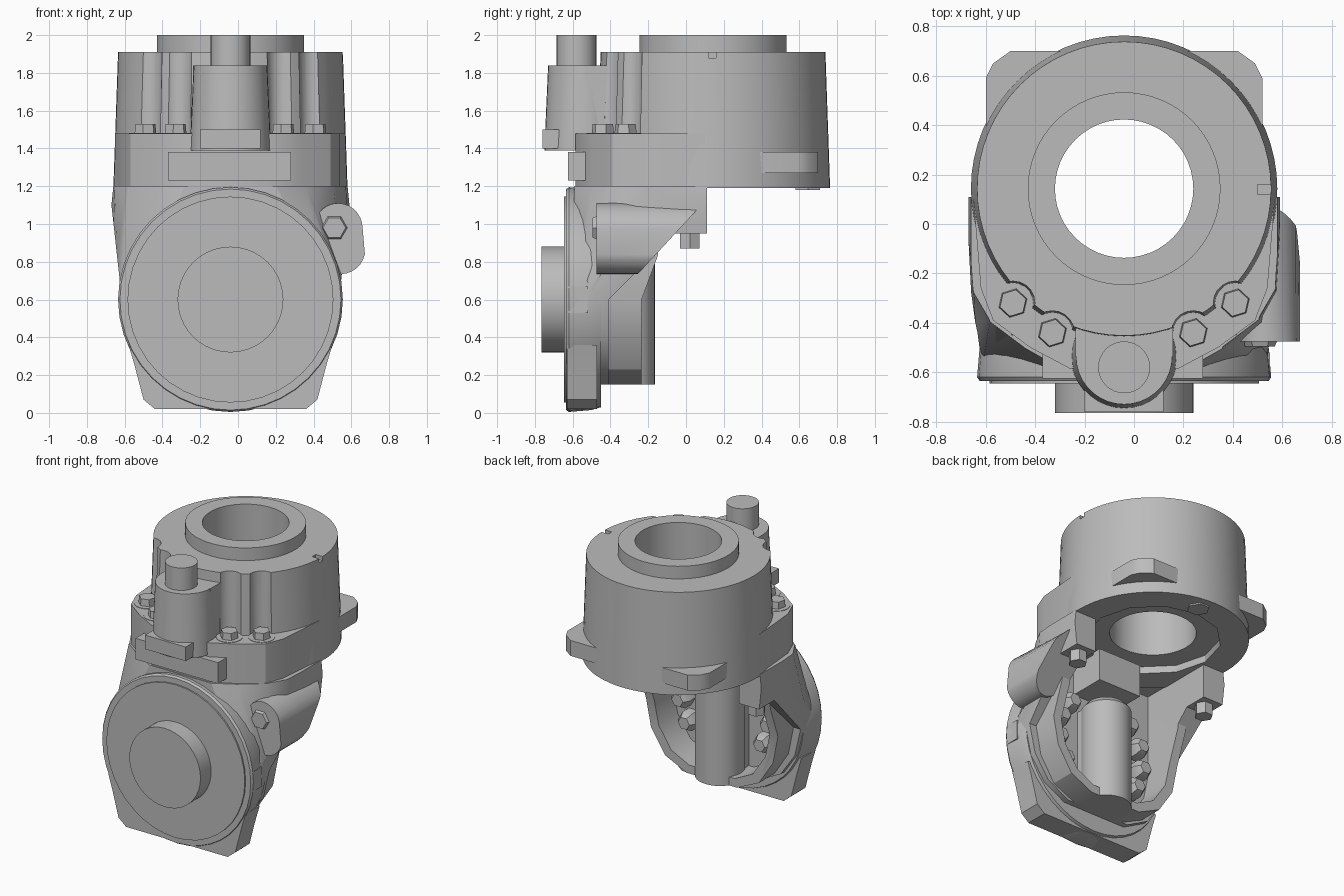
import bpy, bmesh, math
from math import sin, cos, pi, radians

cube = bpy.data.objects.get("Cube")
if cube:
    bpy.data.objects.remove(cube, do_unlink=True)

metal = bpy.data.materials.new("cast_grey")
metal.use_nodes = True
metal.diffuse_color = (0.5, 0.5, 0.5, 1)
metal.node_tree.nodes["Principled BSDF"].inputs["Base Color"].default_value = (0.5, 0.5, 0.5, 1)

CX = -0.04           # symmetry plane of the housing
DRUM = (CX, 0.143)   # drum centre in plan


def loft(name, rings):
    """Closed solid through rings of equal point count."""
    bm = bmesh.new()
    vs = [[bm.verts.new(p) for p in ring] for ring in rings]
    n = len(vs[0])
    for a, b in zip(vs, vs[1:]):
        for i in range(n):
            j = (i + 1) % n
            bm.faces.new((a[i], a[j], b[j], b[i]))
    bm.faces.new(vs[0])
    bm.faces.new(vs[-1])
    bmesh.ops.recalc_face_normals(bm, faces=bm.faces)
    me = bpy.data.meshes.new(name)
    bm.to_mesh(me)
    bm.free()
    me.materials.append(metal)
    ob = bpy.data.objects.new(name, me)
    bpy.context.collection.objects.link(ob)
    return ob


def place(u, v, w, axis):
    return {"x": (w, u, v), "y": (u, w, v), "z": (u, v, w)}[axis]


def prism(name, pts, axis, a, b):
    return loft(name, [[place(u, v, w, axis) for u, v in pts] for w in (a, b)])


def lathe(name, c, axis, stations, n=40, turn=0.0):
    """Turned part: stations are (position along axis, radius)."""
    angles = [turn + 2 * pi * i / n for i in range(n)]
    return loft(name, [[place(c[0] + r * cos(t), c[1] + r * sin(t), w, axis) for t in angles]
                       for w, r in stations])


def box(name, x, y, z):
    return prism(name, [(x[0], y[0]), (x[1], y[0]), (x[1], y[1]), (x[0], y[1])], "z", *z)


def mirrored(half):
    """Outline from its right half, given as offsets from the symmetry plane."""
    return [(CX + u, v) for u, v in half] + [(CX - u, v) for u, v in reversed(half)]


def boolean(ob, other, op="DIFFERENCE"):
    m = ob.modifiers.new("cut", "BOOLEAN")
    m.operation, m.solver, m.object = op, "EXACT", other
    bpy.context.view_layer.objects.active = ob
    bpy.ops.object.modifier_apply(modifier=m.name)


cutters = []


def cutter(ob):
    ob.hide_render = True
    cutters.append(ob)
    return ob


# Upper drum with raised collar, and the bolt flange in front of it
drum = lathe("drum", DRUM, "z", [(1.19, 0.62), (1.91, 0.595), (1.91, 0.39), (2.0, 0.39)], 64)
flange = prism("bolt_flange", mirrored([(0.61, 0.1), (0.58, -0.26), (0.53, -0.39), (0.38, -0.5),
                                        (0.22, -0.585)]), "z", 1.195, 1.48)
bore = cutter(lathe("bore_cutter", DRUM, "z", [(0.9, 0.28), (2.2, 0.28)], 48))
recess = cutter(lathe("recess_cutter", DRUM, "z", [(1.1, 0.44), (1.24, 0.44)], 12))
for part in (drum, flange):
    boolean(part, recess)
    boolean(part, bore)
boolean(drum, cutter(box("rim_notch_cutter", (0.5, 0.7), (0.12, 0.16), (1.88, 2.1))))

# Counterbores, washers and flange bolts
for i, (x, y) in enumerate([(-0.49, -0.32), (-0.33, -0.44), (0.24, -0.44), (0.41, -0.32)]):
    boolean(drum, cutter(lathe("counterbore_cutter", (x, y), "z", [(1.48, 0.082), (2.1, 0.092)], 20)))
    lathe(f"flange_washer_{i + 1}", (x, y), "z", [(1.45, 0.086), (1.483, 0.086)], 20)
    lathe(f"flange_bolt_{i + 1}", (x, y), "z", [(1.46, 0.062), (1.53, 0.055)], 6, 0.3)

# Rear mounting ears
for side, name in ((1, "left"), (-1, "right")):
    ear = [(0.1, 0.3), (0.56, 0.3), (0.56, 0.59), (0.53, 0.65), (0.46, 0.7), (0.2, 0.7)]
    ob = prism(f"mounting_ear_{name}", [(CX + side * u, v) for u, v in ear], "z", 1.27, 1.38)
    boolean(ob, recess)
    boolean(ob, bore)

# Pinion tower with its pin, web and front plates
lathe("pinion_tower", (CX, -0.535), "z", [(1.39, 0.215), (1.84, 0.195)], 36)
box("tower_web", (CX - 0.197, CX + 0.197), (-0.535, -0.4), (1.4, 1.84))
lathe("pinion_pin", (CX, -0.58), "z", [(1.8, 0.105), (2.0, 0.105)], 32)
box("tower_tab", (-0.2, 0.12), (-0.76, -0.6), (1.4, 1.5))
box("front_plate", (-0.37, 0.28), (-0.625, -0.5), (1.23, 1.38))

# Front cover with round hub, and the foot below it
lathe("front_cover", (CX, 0.6), "y",
      [(-0.45, 0.57), (-0.5, 0.585), (-0.62, 0.595), (-0.635, 0.585), (-0.635, 0.545),
       (-0.645, 0.545), (-0.645, 0.28), (-0.765, 0.28)], 40)
prism("cover_foot", mirrored([(0.54, 0.36), (0.51, 0.26), (0.46, 0.07), (0.4, 0.02)]), "y", -0.63, -0.47)
box("cover_stop", (0.4, 0.55), (-0.62, -0.52), (0.53, 0.67))

# Gear housing: an outer and an inner shell, both hollow and open at the back
shell = [(0.62, 1.2), (0.63, 1.1), (0.575, 0.6), (0.53, 0.4), (0.42, 0.24), (0.25, 0.15)]
inner = [(0.52, 1.2), (0.52, 0.6), (0.48, 0.4), (0.37, 0.23), (0.2, 0.15)]
hollow = [(0.455, 1.3), (0.455, 0.6), (0.42, 0.43), (0.32, 0.28), (0.18, 0.21)]
outer_side = [(-0.6, 0.1), (-0.41, 0.1), (-0.41, 0.6), (-0.06, 0.95), (0.11, 0.95),
              (0.11, 1.25), (-0.6, 1.25)]
inner_side = [(-0.5, 0.1), (-0.235, 0.1), (-0.235, 0.6), (-0.15, 0.83), (-0.1, 1.25), (-0.5, 1.25)]
low_plan = mirrored([(0.66, 0.3), (0.63, -0.3), (0.6, -0.45), (0.57, -0.55), (0.48, -0.6)])
top_plan = mirrored([(0.65, 0.3), (0.61, -0.26), (0.54, -0.38), (0.38, -0.5), (0.22, -0.59)])
plan = cutter(loft("plan_cutter", [[(x, y, z) for x, y in pts] for pts, z in
                                   ((low_plan, 0.0), (low_plan, 0.7), (top_plan, 1.25))]))
cavity = cutter(prism("cavity_cutter", mirrored(hollow), "y", -0.45, 0.5))
for name, outline, side in (("housing_shell", shell, outer_side), ("housing_rim", inner, inner_side)):
    ob = prism(name, mirrored(outline), "y", -0.7, 0.29)
    boolean(ob, cutter(prism("side_profile_cutter", side, "x", -1, 1)), "INTERSECT")
    boolean(ob, plan, "INTERSECT")
    boolean(ob, cavity)

# Vertical shaft tube with its web and the block above
lathe("shaft_tube", (CX, -0.327), "z", [(0.15, 0.163), (0.86, 0.163), (0.9, 0.13)], 32)
box("shaft_web", (CX - 0.14, CX + 0.14), (-0.5, -0.33), (0.15, 0.86))
box("shaft_block", (CX - 0.17, CX + 0.17), (-0.5, -0.19), (0.98, 1.21))

# Bolts inside the cavity and beneath the lugs
for side, name in ((1, "left"), (-1, "right")):
    for k, deg in enumerate((46, 20, -6, -32)):
        c = (CX + side * 0.35 * cos(radians(deg)), 0.62 + 0.35 * sin(radians(deg)))
        lathe(f"cavity_bolt_{name}_{k + 1}", c, "y", [(-0.46, 0.07), (-0.38, 0.07), (-0.34, 0.045)], 6)
    lathe(f"lug_bolt_{name}", (CX + side * 0.53, 0.02), "z", [(0.87, 0.06), (0.97, 0.06)], 6)
lathe("underside_bolt", (0.0, 0.645), "z", [(1.18, 0.075), (1.22, 0.075)], 6)

# Side boss: leaning rounded section, cut off on a slope at the back
section = [((0.53 if sin(t) >= 0 else 0.545) + 0.13 * cos(t),
            (0.975 if sin(t) >= 0 else 0.87) + 0.135 * sin(t))
           for t in (2 * pi * i / 28 for i in range(28))]
loft("side_boss", [[(x, -0.475, z) for x, z in section],
                   [(x - max(0, z - 1.0) * 0.4, -0.25 + (z - 0.74) * 0.92, z) for x, z in section]])
lathe("side_boss_bolt", (0.51, 0.98), "y", [(-0.495, 0.06), (-0.45, 0.08)], 6)

# Remove cutters, then smooth the curved faces
for c in cutters:
    bpy.data.objects.remove(c, do_unlink=True)
bpy.ops.object.select_all(action="DESELECT")
for ob in bpy.context.scene.objects:
    if ob.type == "MESH":
        ob.select_set(True)
        bpy.context.view_layer.objects.active = ob
bpy.ops.object.shade_smooth_by_angle(angle=radians(30))
